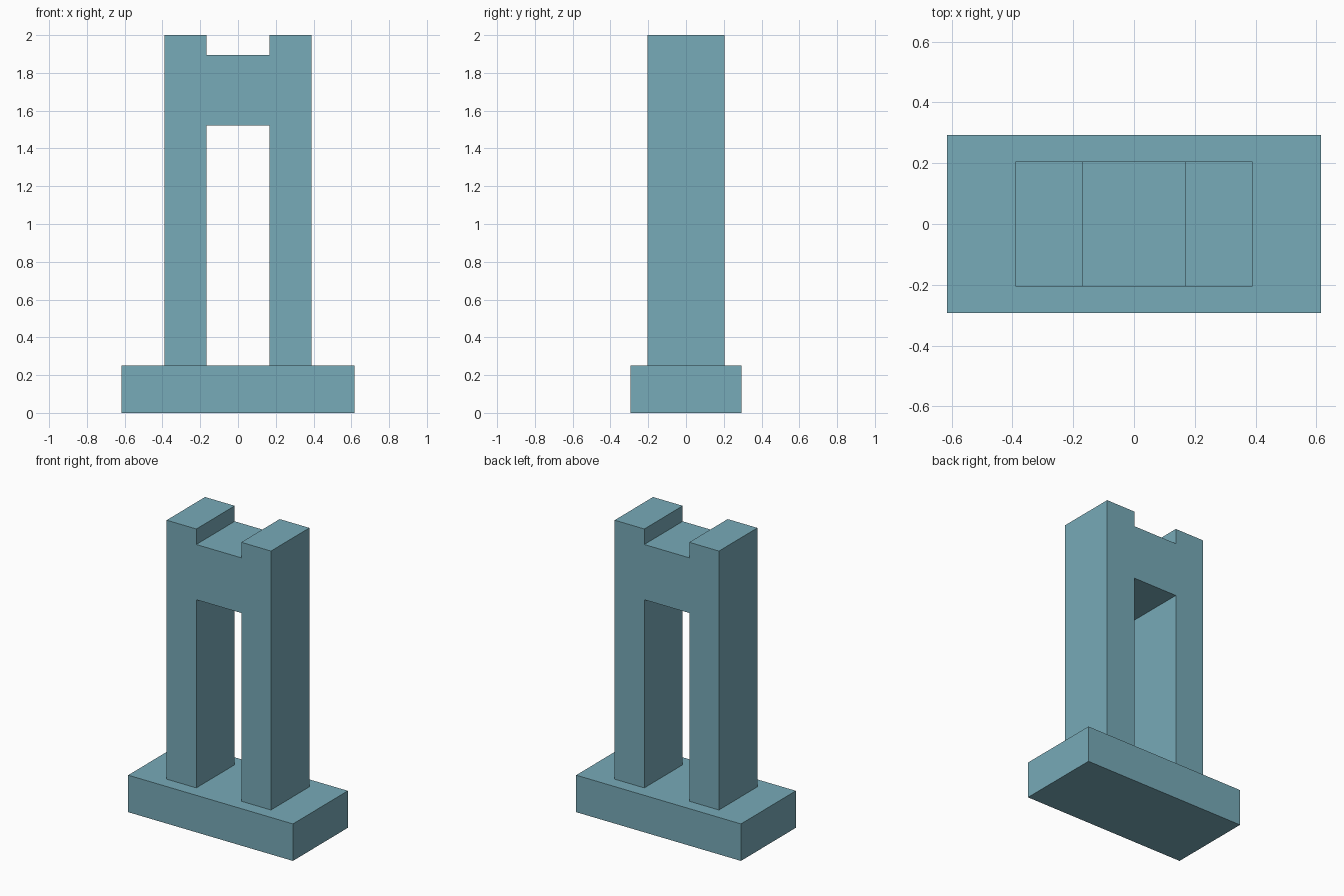
import bpy
import bmesh
from mathutils import Vector

if "Cube" in bpy.data.objects:
    bpy.data.objects.remove(bpy.data.objects["Cube"])

# Muted teal for every part
teal = bpy.data.materials.new("teal")
teal.diffuse_color = (0.186, 0.405, 0.48, 1.0)
teal.use_nodes = True
teal.node_tree.nodes["Principled BSDF"].inputs["Base Color"].default_value = teal.diffuse_color


def finish(name, bm):
    bmesh.ops.recalc_face_normals(bm, faces=bm.faces)
    mesh = bpy.data.meshes.new(name)
    bm.to_mesh(mesh)
    bm.free()
    mesh.materials.append(teal)
    obj = bpy.data.objects.new(name, mesh)
    bpy.context.collection.objects.link(obj)
    return obj


def extrude_profile(name, points, half_depth):
    """Extrude an (x, z) outline symmetrically along y."""
    bm = bmesh.new()
    face = bm.faces.new([bm.verts.new((x, -half_depth, z)) for x, z in points])
    result = bmesh.ops.extrude_face_region(bm, geom=[face])
    verts = [g for g in result["geom"] if isinstance(g, bmesh.types.BMVert)]
    bmesh.ops.translate(bm, verts=verts, vec=Vector((0, 2 * half_depth, 0)))
    return finish(name, bm)


# Rectangular plinth
extrude_profile("base", [(-0.616, 0), (0.616, 0), (0.616, 0.25), (-0.616, 0.25)], 0.293)

# H-shaped frame: two pillars joined by a crossbar, slightly sunk into the base
OUTER, INNER = 0.39, 0.168
BOTTOM, BAR_LOW, BAR_HIGH, TOP = 0.2, 1.522, 1.895, 2.0
right_half = [(INNER, BAR_LOW), (INNER, BOTTOM), (OUTER, BOTTOM),
              (OUTER, TOP), (INNER, TOP), (INNER, BAR_HIGH)]
left_half = [(-x, z) for x, z in reversed(right_half)]
extrude_profile("pillar_frame", right_half + left_half, 0.205)
